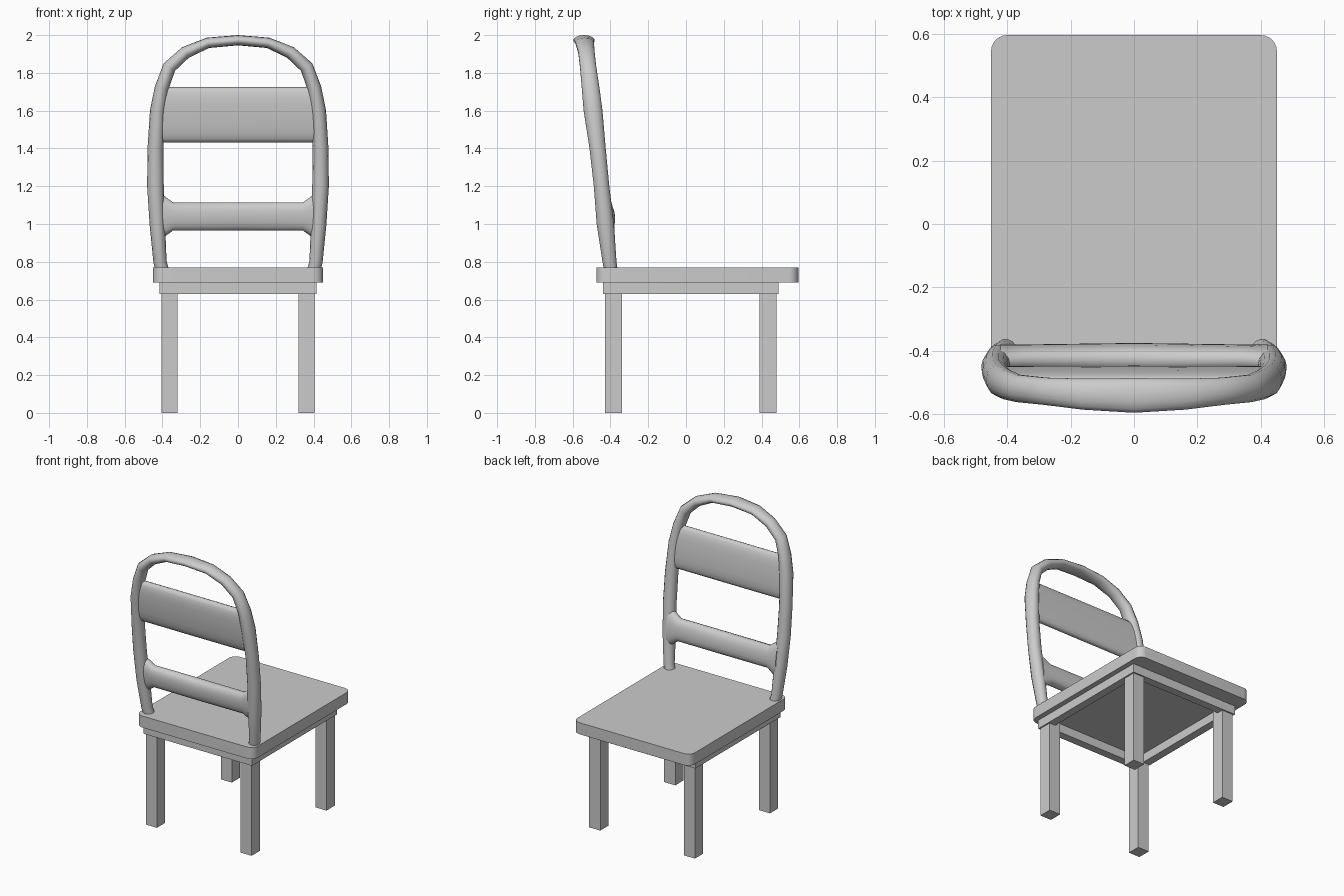
import bpy, bmesh
from math import sin, cos, pi, copysign
from mathutils import Vector

if "Cube" in bpy.data.objects:
    bpy.data.objects.remove(bpy.data.objects["Cube"])


def finish(name, bm, smooth=False):
    bmesh.ops.recalc_face_normals(bm, faces=bm.faces)
    me = bpy.data.meshes.new(name)
    bm.to_mesh(me)
    bm.free()
    ob = bpy.data.objects.new(name, me)
    bpy.context.collection.objects.link(ob)
    if smooth:
        bpy.ops.object.select_all(action='DESELECT')
        ob.select_set(True)
        bpy.context.view_layer.objects.active = ob
        bpy.ops.object.shade_smooth_by_angle(angle=0.8)
    return ob


def box(name, x0, x1, y0, y1, z0, z1, corner=0):
    bm = bmesh.new()
    bmesh.ops.create_cube(bm, size=1)
    for v in bm.verts:
        v.co = ((x0 + x1) / 2 + v.co.x * (x1 - x0),
                (y0 + y1) / 2 + v.co.y * (y1 - y0),
                (z0 + z1) / 2 + v.co.z * (z1 - z0))
    if corner:
        edges = [e for e in bm.edges
                 if abs(e.verts[0].co.z - e.verts[1].co.z) > 1e-4]
        bmesh.ops.bevel(bm, geom=edges, offset=corner, segments=6,
                        profile=0.5, affect='EDGES')
    return finish(name, bm, corner > 0)


def loft(name, rings):
    bm = bmesh.new()
    rows = [[bm.verts.new(p) for p in r] for r in rings]
    n = len(rows[0])
    for a, b in zip(rows, rows[1:]):
        for i in range(n):
            j = (i + 1) % n
            bm.faces.new((a[i], a[j], b[j], b[i]))
    bm.faces.new(rows[0])
    bm.faces.new(rows[-1])
    return finish(name, bm, True)


def ring(centre, u, v, sides=14, power=1.0):
    def f(t):
        return copysign(abs(t) ** power, t)
    return [centre + u * f(cos(2 * pi * i / sides)) + v * f(sin(2 * pi * i / sides))
            for i in range(sides)]


# Seat with rounded corners
box("seat", -0.45, 0.45, -0.475, 0.595, 0.69, 0.77, 0.05)

# Apron rails under the seat
for side, s in (("left", -1), ("right", 1)):
    xs = sorted((s * 0.36, s * 0.415))
    box(side + "_apron", *xs, -0.44, 0.49, 0.63, 0.69)
box("back_apron", -0.36, 0.36, -0.44, -0.385, 0.63, 0.69)
box("front_apron", -0.36, 0.36, 0.435, 0.49, 0.63, 0.69)

# Square legs
for side, s in (("left", -1), ("right", 1)):
    xs = sorted((s * 0.32, s * 0.405))
    box("rear_leg_" + side, *xs, -0.43, -0.34, 0, 0.69)
    box("front_leg_" + side, *xs, 0.39, 0.48, 0, 0.69)

# Bent hoop of the backrest: x, y, z, half width, half depth
half = [(0.398, -0.395, 0.74, 0.036, 0.036),
        (0.413, -0.405, 0.80, 0.035, 0.038),
        (0.427, -0.427, 1.00, 0.041, 0.047),
        (0.437, -0.447, 1.20, 0.044, 0.042),
        (0.437, -0.468, 1.40, 0.042, 0.044),
        (0.425, -0.492, 1.60, 0.041, 0.051),
        (0.404, -0.505, 1.72, 0.037, 0.048),
        (0.364, -0.518, 1.83, 0.036, 0.044),
        (0.278, -0.527, 1.908, 0.033, 0.044),
        (0.160, -0.536, 1.959, 0.028, 0.050)]
path = half + [(0, -0.54, 1.973, 0.027, 0.056)] + \
    [(-x, y, z, w, d) for x, y, z, w, d in reversed(half)]
pts = [Vector(p[:3]) for p in path]
rings = []
for i, p in enumerate(path):
    tan = (pts[min(i + 1, len(pts) - 1)] - pts[max(i - 1, 0)]).normalized()
    side = tan.cross(Vector((0, 1, 0))).normalized()
    rings.append(ring(pts[i], side * p[3], Vector((0, 1, 0)) * p[4]))
loft("back_hoop", rings)

# Cross slats, tilted with the hoop: x, half height, half thickness
lean = Vector((0, -0.11, 1))
across = Vector((0, 1, 0.11))


def slat(name, y, z, stations, power):
    rows = [ring(Vector((x, y, z)), lean * h, across * t, 20, power)
            for x, h, t in stations]
    loft(name, rows)


slat("lower_slat", -0.421, 1.04,
     [(-0.42, 0.12, 0.04), (-0.395, 0.112, 0.04), (-0.345, 0.075, 0.04), (0, 0.075, 0.045),
      (0.345, 0.075, 0.04), (0.395, 0.112, 0.04), (0.42, 0.12, 0.04)], 0.85)
slat("upper_slat", -0.488, 1.578,
     [(-0.41, 0.147, 0.034), (0, 0.147, 0.036), (0.41, 0.147, 0.034)], 0.75)
